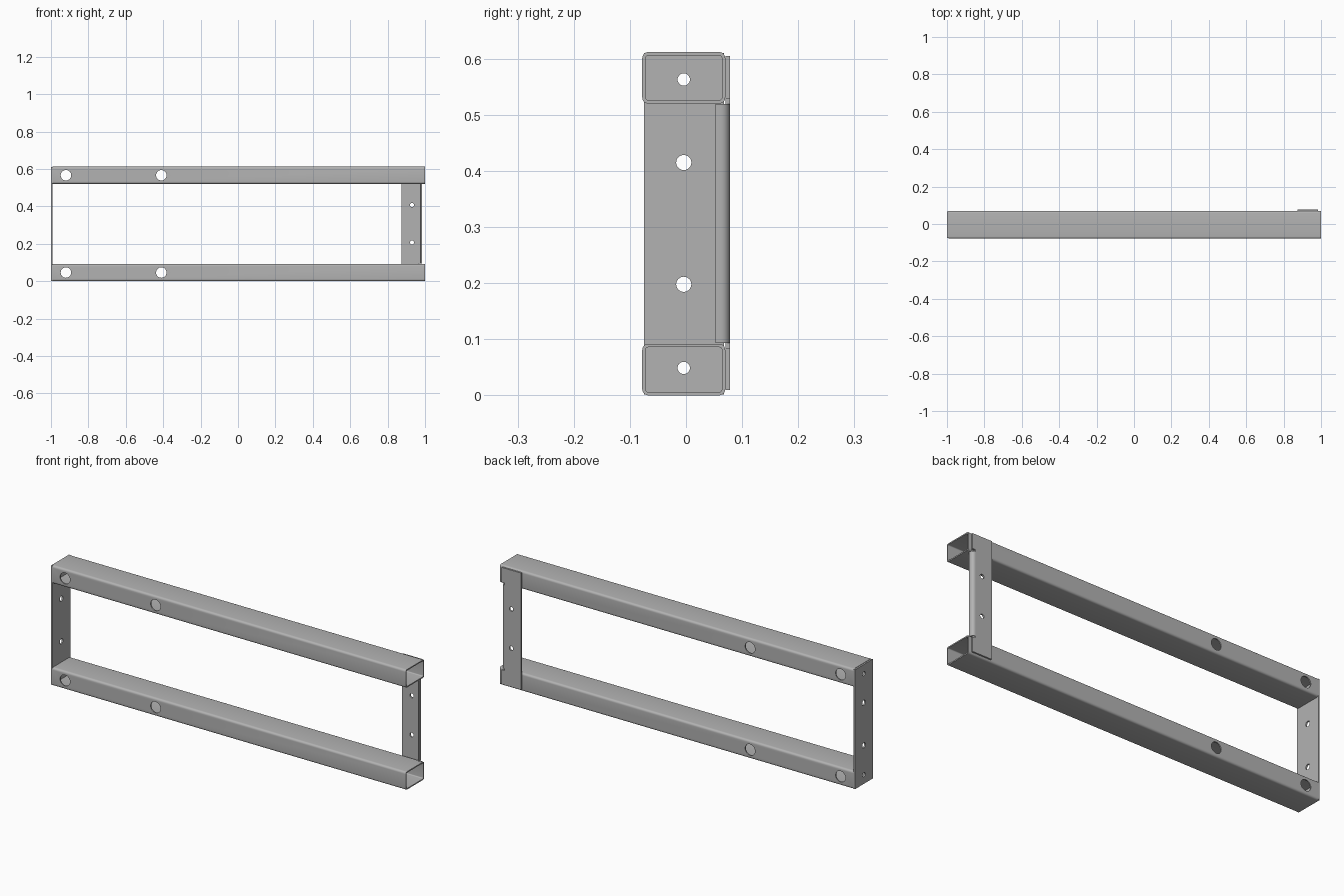
import bpy
import bmesh
from math import cos, sin, pi
from mathutils import Matrix, Vector

cube = bpy.data.objects.get("Cube")
if cube:
    bpy.data.objects.remove(cube, do_unlink=True)

steel = bpy.data.materials.new("grey_steel")
steel.use_nodes = True
GREY = (0.45, 0.45, 0.45, 1)
steel.diffuse_color = GREY
steel.node_tree.nodes["Principled BSDF"].inputs["Base Color"].default_value = GREY


def finish(name, bm):
    bmesh.ops.recalc_face_normals(bm, faces=bm.faces)
    mesh = bpy.data.meshes.new(name)
    bm.to_mesh(mesh)
    bm.free()
    mesh.materials.append(steel)
    obj = bpy.data.objects.new(name, mesh)
    bpy.context.collection.objects.link(obj)
    return obj


def extrude(name, points, offset):
    """Solid from a flat outline pushed along an offset."""
    bm = bmesh.new()
    face = bm.faces.new([bm.verts.new(p) for p in points])
    new = bmesh.ops.extrude_face_region(bm, geom=[face])["geom"]
    verts = [v for v in new if isinstance(v, bmesh.types.BMVert)]
    bmesh.ops.translate(bm, verts=verts, vec=Vector(offset))
    return finish(name, bm)


def rounded_rect(cy, cz, hy, hz, r, steps=5):
    pts = []
    for q, (sy, sz) in enumerate([(1, 1), (-1, 1), (-1, -1), (1, -1)]):
        for i in range(steps + 1):
            a = (q + i / steps) * pi / 2
            pts.append((cy + sy * (hy - r) + r * cos(a),
                        cz + sz * (hz - r) + r * sin(a)))
    return pts


def tube(name, cz):
    """Hollow rectangular tube along x with rounded corners."""
    bm = bmesh.new()
    wall = 0.006
    outer = rounded_rect(-0.004, cz, 0.074, 0.046, 0.011)
    inner = rounded_rect(-0.004, cz, 0.074 - wall, 0.046 - wall, 0.005)
    rings = [[bm.verts.new((x, y, z)) for y, z in loop]
             for x, loop in [(-0.992, outer), (1, outer), (1, inner), (-0.992, inner)]]
    n = len(outer)
    for k in range(4):
        a, b = rings[k], rings[(k + 1) % 4]
        for i in range(n):
            j = (i + 1) % n
            bm.faces.new((a[i], a[j], b[j], b[i]))
    return finish(name, bm)


def drill(obj, holes, axis):
    """Cut round holes given as (centre, radius, depth) along an axis."""
    bm = bmesh.new()
    turn = Matrix.Rotation(pi / 2, 4, "Y" if axis == "X" else "X")
    for centre, r, depth in holes:
        bmesh.ops.create_cone(bm, cap_ends=True, segments=32, radius1=r, radius2=r,
                              depth=depth, matrix=Matrix.Translation(centre) @ turn)
    cutter = finish("hole_cutter", bm)
    cutter.hide_render = True
    mod = obj.modifiers.new("holes", "BOOLEAN")
    mod.operation, mod.solver, mod.object = "DIFFERENCE", "EXACT", cutter
    bpy.context.view_layer.objects.active = obj
    bpy.ops.object.modifier_apply(modifier=mod.name)
    bpy.data.objects.remove(cutter, do_unlink=True)


# Upper and lower rails, with through holes front to back
LOW, HIGH = 0.046, 0.566
rails = []
for name, z in [("lower_rail", LOW), ("upper_rail", HIGH)]:
    rail = tube(name, z)
    drill(rail, [((x, 0, z), 0.028, 0.4) for x in (-0.92, -0.41)], "Y")
    rails.append(rail)

# End plate closing the rails, with four holes
y0, y1, z0, z1 = -0.075, 0.068, 0.002, 0.61
end_plate = extrude("end_plate",
                    [(-1, y0, z0), (-1, y1, z0), (-1, y1, z1), (-1, y0, z1)],
                    (0.008, 0, 0))
drill(end_plate, [((-1, -0.004, z), r, 0.1) for z, r in
                  [(0.049, 0.011), (0.198, 0.0135), (0.415, 0.0135), (0.563, 0.011)]], "X")

# Rear bracket with relief notches beside the bent lip
left, edge, bend = 0.875, 0.984, 0.968
bottom, top = 0.01, 0.605
lip_low, lip_high, gap = 0.093, 0.519, 0.009
outline = [(left, bottom), (edge, bottom), (edge, lip_low - gap), (bend, lip_low - gap),
           (bend, lip_high + gap), (edge, lip_high + gap), (edge, top), (left, top)]
bracket = extrude("rear_bracket", [(x, 0.07, z) for x, z in outline], (0, 0.008, 0))
drill(bracket, [((0.93, 0.074, z), 0.011, 0.1) for z in (0.207, 0.407)], "Y")

# Lip bent forward between the rails
R, T = edge - bend, 0.008
arc = [i * pi / 12 for i in range(7)]
outer = [(bend + R * sin(a), 0.078 - R + R * cos(a)) for a in arc]
inner = [(bend + (R - T) * sin(a), 0.078 - R + (R - T) * cos(a)) for a in arc]
profile = outer + [(edge, 0.053), (edge - T, 0.053)] + inner[::-1]
lip = extrude("bracket_lip", [(x, y, lip_low) for x, y in profile],
              (0, 0, lip_high - lip_low))

# Smooth the bends while keeping corners sharp
bpy.ops.object.select_all(action="DESELECT")
for obj in rails + [end_plate, bracket, lip]:
    obj.select_set(True)
bpy.context.view_layer.objects.active = rails[0]
bpy.ops.object.shade_smooth_by_angle(angle=pi / 6)
